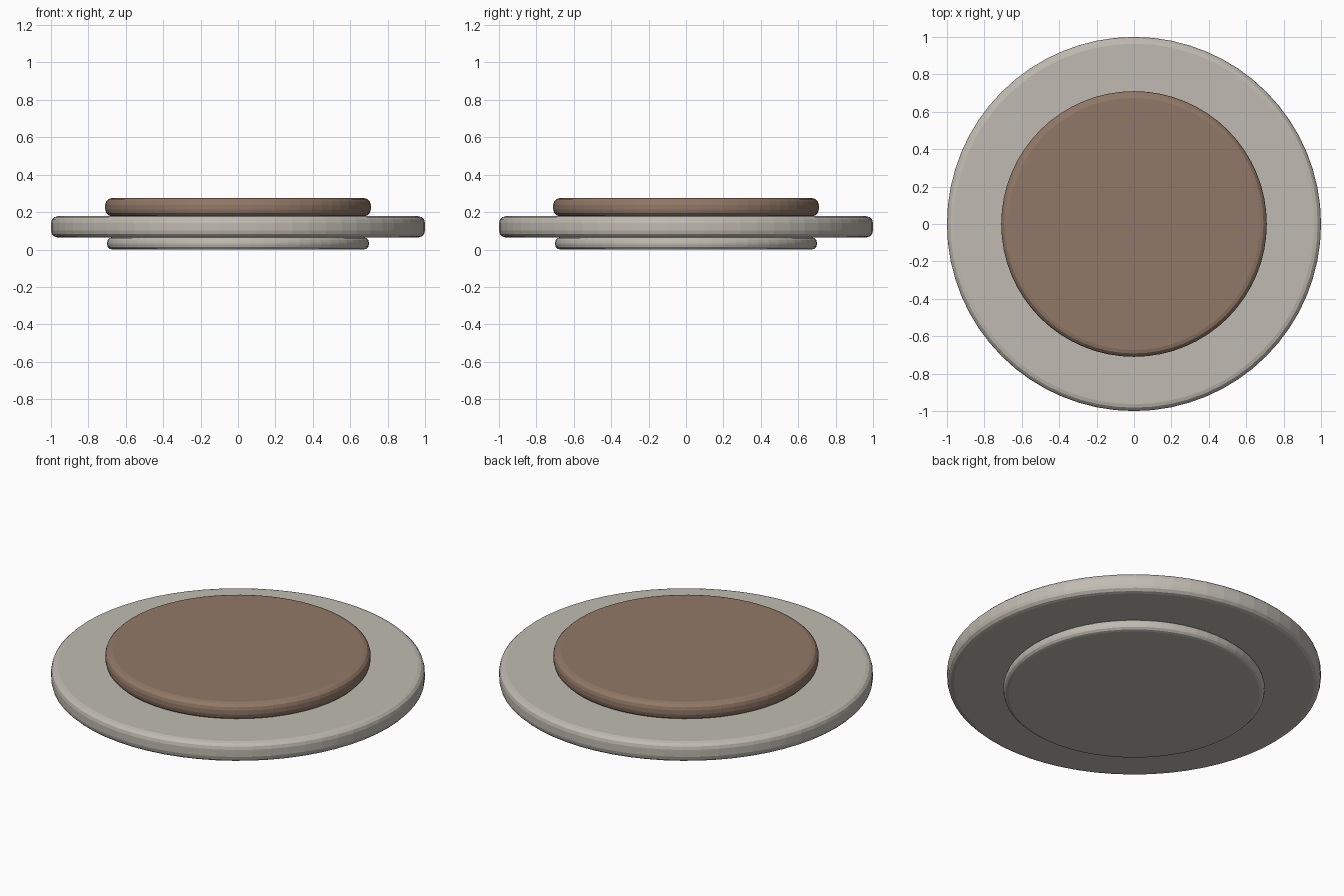
import bpy

if "Cube" in bpy.data.objects:
    bpy.data.objects.remove(bpy.data.objects["Cube"])


def material(name, rgb):
    m = bpy.data.materials.new(name)
    m.diffuse_color = (*rgb, 1)
    m.use_nodes = True
    m.node_tree.nodes["Principled BSDF"].inputs["Base Color"].default_value = m.diffuse_color
    return m


stone = material("warm_grey", (0.53, 0.50, 0.445))
brown = material("brown", (0.285, 0.19, 0.135))


def disc(name, radius, bottom, top, bevel, mat):
    """Flat round slab with rounded rims."""
    bpy.ops.mesh.primitive_cylinder_add(vertices=64, radius=radius, depth=top - bottom,
                                        location=(0, 0, (top + bottom) / 2))
    ob = bpy.context.object
    ob.name = name
    ob.data.materials.append(mat)
    mod = ob.modifiers.new("rounded_rim", 'BEVEL')
    mod.width = bevel
    mod.segments = 3
    mod.limit_method = 'ANGLE'
    mod.angle_limit = 1.0
    return ob


# Stacked discs: foot, wide plate, raised top pad
disc("base_foot", 0.70, 0.0, 0.065, 0.028, stone)
disc("main_plate", 1.0, 0.065, 0.178, 0.036, stone)
disc("top_pad", 0.71, 0.178, 0.275, 0.036, brown)
